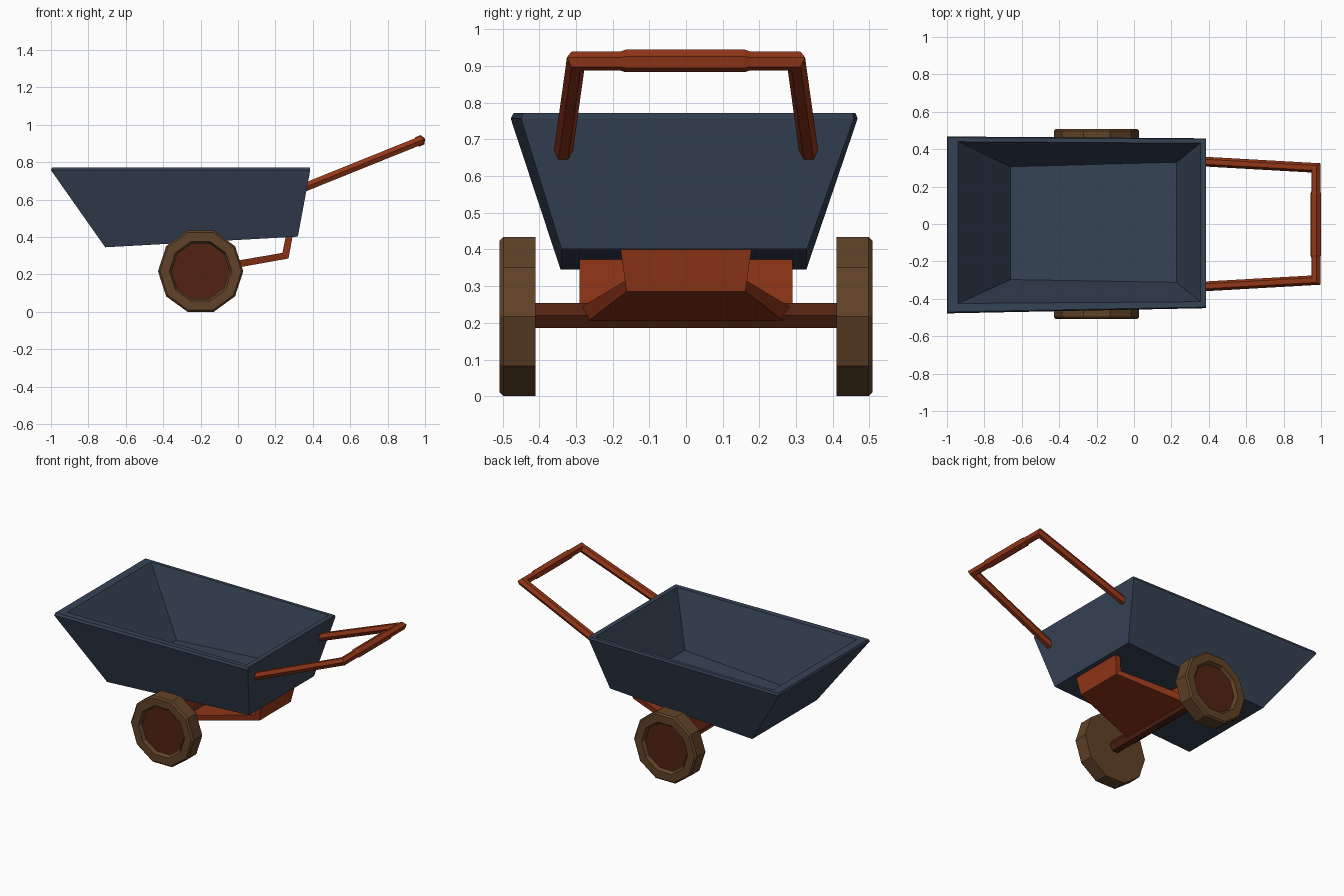
import bpy, bmesh
from math import cos, sin, pi
from mathutils import Vector

if "Cube" in bpy.data.objects:
    bpy.data.objects.remove(bpy.data.objects["Cube"])


def mat(name, rgb):
    m = bpy.data.materials.new(name)
    m.diffuse_color = (*rgb, 1)
    m.use_nodes = True
    m.node_tree.nodes["Principled BSDF"].inputs["Base Color"].default_value = m.diffuse_color
    return m


BLUE = mat("tray_blue", (0.037, 0.056, 0.09))
RED = mat("frame_red", (0.29, 0.037, 0.009))
DARK = mat("dark_rust", (0.085, 0.016, 0.006))
BROWN = mat("tyre_brown", (0.12, 0.055, 0.021))


def loft(name, rings, material):
    """Skin a list of equal-length point rings and cap both ends."""
    bm = bmesh.new()
    vs = [[bm.verts.new(p) for p in r] for r in rings]
    n = len(vs[0])
    for a, b in zip(vs, vs[1:]):
        for i in range(n):
            j = (i + 1) % n
            bm.faces.new((a[i], a[j], b[j], b[i]))
    bm.faces.new(vs[0][::-1])
    bm.faces.new(vs[-1])
    bmesh.ops.recalc_face_normals(bm, faces=bm.faces)
    me = bpy.data.meshes.new(name)
    bm.to_mesh(me)
    bm.free()
    me.materials.append(material)
    ob = bpy.data.objects.new(name, me)
    bpy.context.collection.objects.link(ob)
    return ob


def tray_ring(nose, rear):
    """Four corners from (x, y_low, y_high, z) at the nose and rear ends."""
    (x0, a0, b0, z0), (x1, a1, b1, z1) = nose, rear
    return [(x0, a0, z0), (x1, a1, z1), (x1, b1, z1), (x0, b0, z0)]


# Tray: outer shell up over the rim and down to the inner floor
loft("tray", [
    tray_ring((-0.71, -0.342, 0.328, 0.345), (0.32, -0.34, 0.33, 0.402)),
    tray_ring((-1.0, -0.478, 0.468, 0.757), (0.386, -0.45, 0.458, 0.757)),
    tray_ring((-0.995, -0.47, 0.462, 0.772), (0.386, -0.444, 0.454, 0.772)),
    tray_ring((-0.94, -0.425, 0.44, 0.772), (0.355, -0.415, 0.432, 0.772)),
    tray_ring((-0.66, -0.297, 0.306, 0.385), (0.227, -0.312, 0.33, 0.432)),
], BLUE)


def lathe(name, profile, sides, cx, cz, material):
    """Spin (y, radius) points around an axis parallel to y."""
    rings = [[(cx + r * cos(2 * pi * k / sides), y, cz + r * sin(2 * pi * k / sides))
              for k in range(sides)] for y, r in profile]
    return loft(name, rings, material)


# Wheels with recessed hubs
WX, WZ = -0.2, 0.217
for side, s in (("near", -1), ("far", 1)):
    lathe(f"{side}_wheel", [(s * y, r) for y, r in
          ((0.41, 0.228), (0.498, 0.228), (0.508, 0.218), (0.508, 0.167),
           (0.485, 0.155))], 10, WX, WZ, BROWN)
    lathe(f"{side}_hub", [(s * 0.47, 0.152), (s * 0.49, 0.152)], 10, WX, WZ, DARK)

# Axle
lathe("axle", [(-0.43, 0.04), (0.43, 0.04)], 6, WX, 0.22, DARK)

# Bent support plate: outer xz, inner xz, outer and inner half widths
plate = [
    ((-0.235, 0.38), (-0.2, 0.38), 0.29, 0.29),
    ((-0.235, 0.195), (-0.2, 0.24), 0.28, 0.29),
    ((0.27, 0.285), (0.238, 0.315), 0.162, 0.165),
    ((0.293, 0.41), (0.257, 0.41), 0.18, 0.18),
]
loft("support_plate", [[(o[0], -wo, o[1]), (o[0], wo, o[1]), (i[0], wi, i[1]), (i[0], -wi, i[1])]
                       for o, i, wo, wi in plate], RED)


def hex_tube(name, path, radii, normal, material):
    """Six-sided mitred tube along a planar path."""
    pts = [Vector(p) for p in path]
    rings = []
    for i, p in enumerate(pts):
        d0 = (p - pts[max(i - 1, 0)]).normalized()
        d1 = (pts[min(i + 1, len(pts) - 1)] - p).normalized()
        d0, d1 = (d0 if i else d1), (d1 if i < len(pts) - 1 else d0)
        v = normal.cross(d0 + d1).normalized()
        v /= v.dot(normal.cross(d0).normalized())
        rings.append([p + radii[i] * (v * cos(k * pi / 3) + normal * sin(k * pi / 3))
                      for k in range(6)])
    return loft(name, rings, material)


# Push handle and thicker grip
tilt = Vector((-0.26, 0, 0.64)).normalized()
hex_tube("push_handle", [(0.352, -0.335, 0.664), (0.972, -0.3, 0.914),
                         (0.972, 0.3, 0.914), (0.352, 0.335, 0.664)],
         [0.026] * 4, tilt, RED)
hex_tube("handle_grip", [(0.972, y, 0.914) for y in (-0.18, -0.165, 0.16, 0.175)],
         [0.026, 0.031, 0.031, 0.026], tilt, RED)
